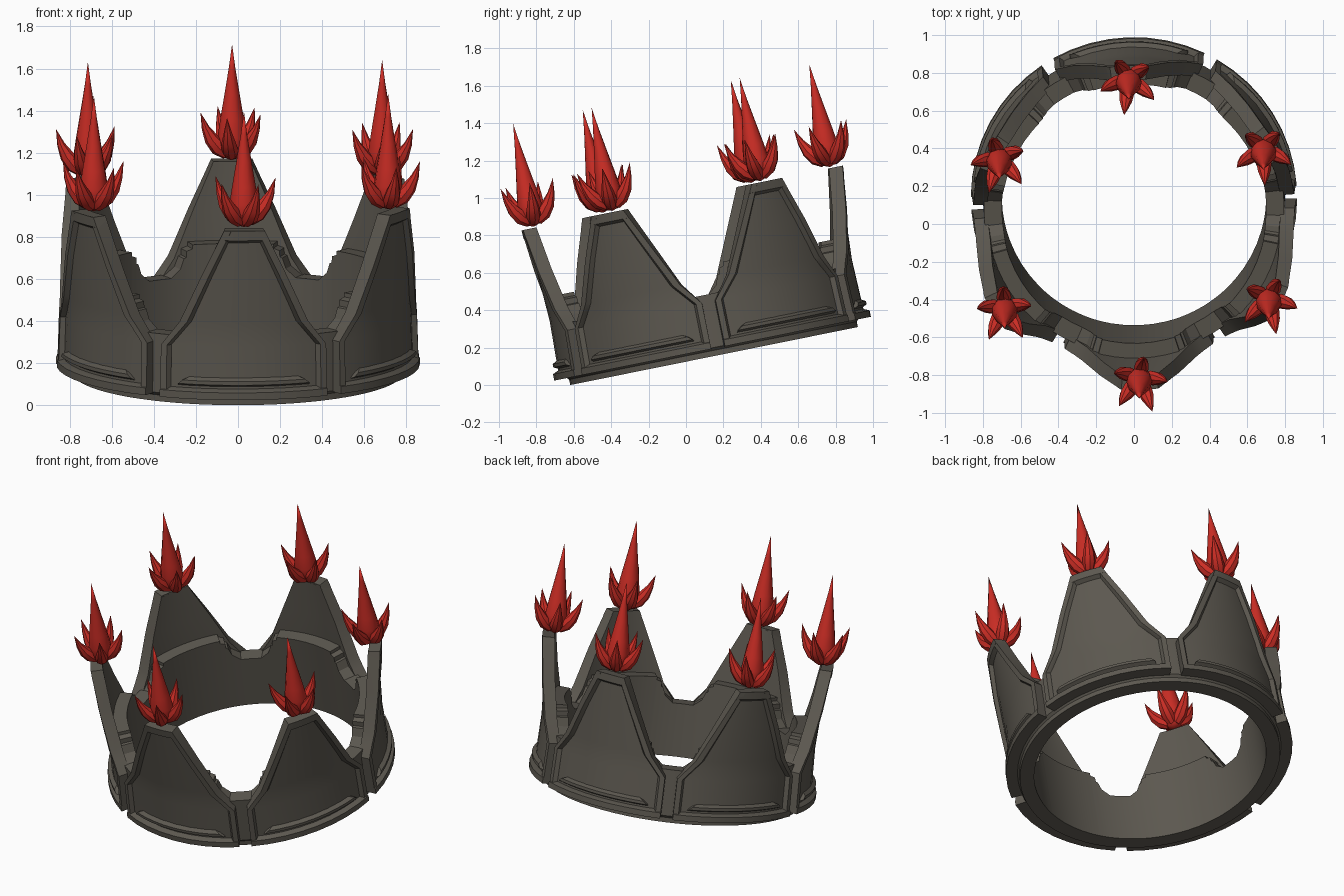
import bpy, bmesh, math
from mathutils import Matrix, Vector

if "Cube" in bpy.data.objects:
    bpy.data.objects.remove(bpy.data.objects["Cube"])

TILT = Matrix.Translation((0, 0.15, 0.155)) @ Matrix.Rotation(math.radians(11.4), 4, 'X')
TWIST = 2          # whole crown is turned slightly about its axis
COUNT = 6


def material(name, rgb):
    m = bpy.data.materials.new(name)
    m.diffuse_color = (*rgb, 1)
    m.use_nodes = True
    m.node_tree.nodes["Principled BSDF"].inputs["Base Color"].default_value = m.diffuse_color
    return m


METAL = material("dark_stone_metal", (0.108, 0.098, 0.080))
RED = material("flame_red", (0.60, 0.026, 0.018))


def finish(bm, name, mat, angle):
    bmesh.ops.recalc_face_normals(bm, faces=bm.faces)
    me = bpy.data.meshes.new(name)
    bm.to_mesh(me)
    bm.free()
    me.materials.append(mat)
    ob = place(name, me, 0)
    bpy.context.view_layer.objects.active = ob
    ob.select_set(True)
    bpy.ops.object.shade_smooth_by_angle(angle=math.radians(angle))
    ob.select_set(False)
    return ob


def place(name, mesh, deg):
    ob = bpy.data.objects.new(name, mesh)
    bpy.context.collection.objects.link(ob)
    ob.matrix_world = TILT @ Matrix.Rotation(math.radians(deg), 4, 'Z')
    return ob


def polar(deg, h, r):
    a = math.radians(deg)
    return Vector((r * math.cos(a), r * math.sin(a), h))


def lerp_table(table, x):
    for (x0, y0), (x1, y1) in zip(table, table[1:]):
        if x <= x1:
            return y0 + (y1 - y0) * max(0, (x - x0) / (x1 - x0))
    return table[-1][1]


def slab(bm, rows, ts, rout, rin):
    """Closed curved slab; rows are (height, start angle, end angle)."""
    grids = []
    for rad in (rout, rin):
        grids.append([[bm.verts.new(polar(a0 + (a1 - a0) * t, h, rad(h, t))) for t in ts]
                      for h, a0, a1 in rows])
    nr, nc = len(rows), len(ts)
    for g in grids:
        for i in range(nr - 1):
            for j in range(nc - 1):
                bm.faces.new((g[i][j], g[i][j + 1], g[i + 1][j + 1], g[i + 1][j]))
    o, n = grids
    for i in (0, nr - 1):
        for j in range(nc - 1):
            bm.faces.new((o[i][j], o[i][j + 1], n[i][j + 1], n[i][j]))
    for j in (0, nc - 1):
        for i in range(nr - 1):
            bm.faces.new((o[i][j], o[i + 1][j], n[i + 1][j], n[i][j]))


# Band: ring with a stepped notch between neighbouring plates
notch = [(0, .33), (5, .33), (9, .37), (10.5, .42), (11.5, .425), (11.6, .455),
         (14, .465), (14.1, .485), (18, .485), (24, .485)]
half = [(a, h) for a, h in notch]
sector = [(-a, h) for a, h in reversed(half[1:])] + half + [(30, .485)]
bm = bmesh.new()
rings = []
for k in range(COUNT):
    for a, top in sector:
        section = [(.70, 0), (.785, 0), (.785, .03), (.80, .045), (.795, top), (.70, top)]
        rings.append([bm.verts.new(polar(a + 60 * k + TWIST, h, r)) for r, h in section])
for i, ring in enumerate(rings):
    nxt = rings[(i + 1) % len(rings)]
    for j in range(6):
        bm.faces.new((ring[j], nxt[j], nxt[(j + 1) % 6], ring[(j + 1) % 6]))
finish(bm, "band", METAL, 25)

# Plate: recessed panel, raised frame and a ridge near the bottom
width = [(.04, 27.5), (.29, 27.5), (.41, 21), (.86, 6.4)]
frame_width = [(.04, 3.0), (.29, 3.0), (.41, 3.6), (.86, 3.2)]
outer = [(.04, .835), (.13, .832), (.36, .825), (.86, .853)]
inner = [(.04, .775), (.40, .775), (.86, .803)]
even = [i / 8 for i in range(9)]


def panel_r(h, t):
    return lerp_table(outer, h)


def back_r(h, t):
    return lerp_table(inner, h)


def frame_r(h, t):
    return panel_r(h, t) + (0 if t == 0 else .024)


def w(h):
    return lerp_table(width, h)


bm = bmesh.new()
levels = [.045, .13, .29, .36, .41, .63, .855]
slab(bm, [(h, -w(h), w(h)) for h in levels], even, panel_r, back_r)
# side frames, mirrored
for s in (-1, 1):
    rows = [(h, s * (w(h) - lerp_table(frame_width, h)), s * w(h))
            for h in (.04, .29, .36, .41, .63, .86)]
    slab(bm, rows, [0, .3, 1], frame_r, lambda h, t: back_r(h, t) + .002)
# bottom and top frames
slab(bm, [(h, -27.5, 27.5) for h in (.04, .075, .088)], even,
     lambda h, t: .864 if h < .08 else .835, lambda h, t: .78)
slab(bm, [(h, -w(h), w(h)) for h in (.80, .815, .862)], [0, .25, .5, .75, 1],
     lambda h, t: panel_r(h, t) + (.024 if h > .81 else 0), lambda h, t: back_r(h, t) + .001)
# ridge
slab(bm, [(.098, -22, 22), (.11, -21.5, 21.5), (.128, -20, 20), (.142, -18, 18)], even,
     lambda h, t: .855 if .1 < h < .13 else .83, lambda h, t: .80)
plate = finish(bm, "plate_1", METAL, 25)

# Flame: central spike with five curved tongues around its base
bm = bmesh.new()


def tube(points, sides):
    """Tapered tube through (position, radius, tilt axis) points, closed at both ends."""
    loops = []
    for i, (p, r) in enumerate(points):
        d = (points[min(i + 1, len(points) - 1)][0] - points[max(i - 1, 0)][0]).normalized()
        u = d.cross(Vector((.31, .95, 0)) if abs(d.z) > .99 else Vector((0, 0, 1))).normalized()
        v = d.cross(u)
        if r == 0:
            loops.append([bm.verts.new(p)])
        else:
            loops.append([bm.verts.new(p + r * (u * math.cos(q) + v * math.sin(q)))
                          for q in (2 * math.pi * k / sides for k in range(sides))])
    for a, b in zip(loops, loops[1:]):
        for k in range(sides):
            m = (k + 1) % sides
            f = [a[k % len(a)], a[m % len(a)], b[m % len(b)], b[k % len(b)]]
            bm.faces.new(list(dict.fromkeys(f)))


base = Vector((.808, 0, .868))
spike = [(0, 0), (.015, .04), (.06, .066), (.12, .068), (.20, .056), (.32, .036), (.45, .015), (.562, 0)]
tube([(base + Vector((0, 0, z)), r) for z, r in spike], 10)
tongue = [(.0, .035, 0), (.03, .035, .03), (.065, .062, .04), (.10, .105, .034),
          (.128, .16, .019), (.152, .235, 0)]
for k in range(5):
    a = math.radians(25 + 72 * k)
    out = Vector((math.cos(a), math.sin(a), 0))
    tube([(base + out * x + Vector((0, 0, z)), r) for x, z, r in tongue], 8)
flame = finish(bm, "flame_1", RED, 40)

# Repeat plate and flame around the ring
for src, name in ((plate, "plate"), (flame, "flame")):
    for k in range(COUNT):
        deg = -90 + TWIST + 60 * k
        if k == 0:
            src.matrix_world = TILT @ Matrix.Rotation(math.radians(deg), 4, 'Z')
        else:
            place(f"{name}_{k + 1}", src.data, deg)
